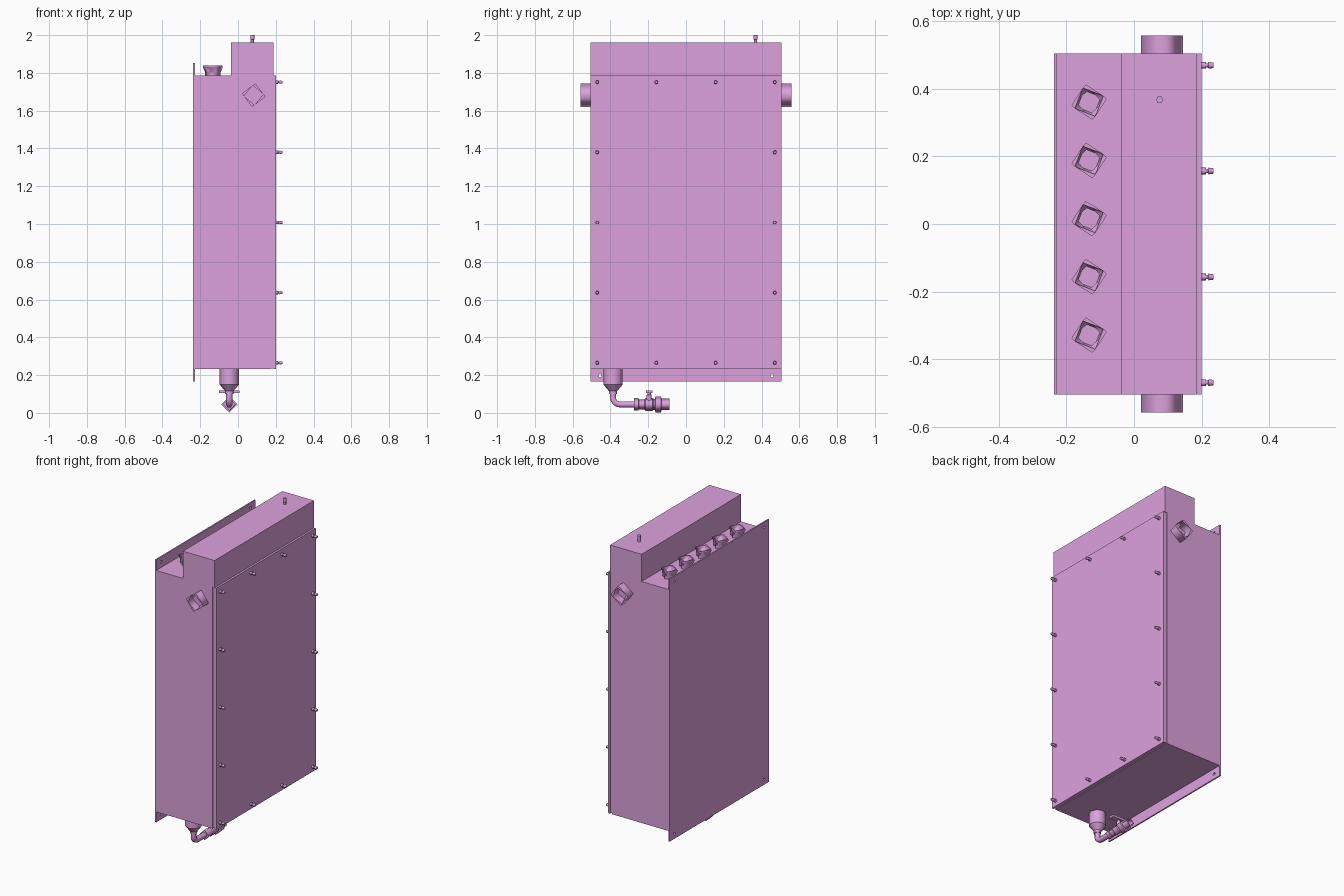
import bpy, bmesh
from math import sin, cos, pi, radians
from mathutils import Vector

if "Cube" in bpy.data.objects:
    bpy.data.objects.remove(bpy.data.objects["Cube"])

plum = bpy.data.materials.new("plum_paint")
plum.diffuse_color = (0.72, 0.36, 0.72, 1)
plum.use_nodes = True
plum.node_tree.nodes["Principled BSDF"].inputs["Base Color"].default_value = plum.diffuse_color


def finish(name, bm):
    bmesh.ops.recalc_face_normals(bm, faces=bm.faces)
    me = bpy.data.meshes.new(name)
    bm.to_mesh(me)
    bm.free()
    ob = bpy.data.objects.new(name, me)
    bpy.context.collection.objects.link(ob)
    me.materials.append(plum)
    return ob


def prism(name, profile, y0, y1):
    """Extrude an (x, z) outline along y."""
    bm = bmesh.new()
    face = bm.faces.new([bm.verts.new((x, y0, z)) for x, z in profile])
    new = bmesh.ops.extrude_face_region(bm, geom=[face])["geom"]
    bmesh.ops.translate(bm, vec=(0, y1 - y0, 0),
                        verts=[v for v in new if isinstance(v, bmesh.types.BMVert)])
    return finish(name, bm)


def box(name, x0, x1, y0, y1, z0, z1):
    return prism(name, [(x0, z0), (x1, z0), (x1, z1), (x0, z1)], y0, y1)


def lathe(name, origin, direction, rings, sides):
    """Loft rings of (radius, distance, twist in degrees) along a direction."""
    q = Vector(direction).to_track_quat('Z', 'Y')
    o = Vector(origin)
    bm = bmesh.new()
    loops = []
    for r, d, t in rings:
        loops.append([bm.verts.new(o + q @ Vector((
            r * cos(2 * pi * i / sides + radians(t)),
            r * sin(2 * pi * i / sides + radians(t)), d))) for i in range(sides)])
    for a, b in zip(loops, loops[1:]):
        for i in range(sides):
            j = (i + 1) % sides
            bm.faces.new((a[i], a[j], b[j], b[i])).smooth = True
    bm.faces.new(loops[0])
    bm.faces.new(loops[-1])
    for loop in loops:
        for i in range(sides):
            bm.edges.get((loop[i], loop[(i + 1) % sides])).smooth = False
    return finish(name, bm)


# stepped cabinet, recessed below its top box where the cover sits
prism("cabinet_body", [(-0.228, 0.232), (0.172, 0.232), (0.172, 1.785), (0.187, 1.785),
                       (0.187, 1.96), (-0.038, 1.96), (-0.038, 1.785), (-0.228, 1.785)],
      -0.505, 0.505)
box("cover_gasket", 0.172, 0.188, -0.501, 0.501, 0.236, 1.785)
box("front_cover", 0.188, 0.2, -0.505, 0.505, 0.232, 1.785)

# wall plate with mounting holes
plate = box("wall_plate", -0.237, -0.228, -0.505, 0.505, 0.165, 1.853)
for y in (-0.455, 0.455):
    for z in (0.197, 1.82):
        cutter = lathe("hole_cutter", (-0.26, y, z), (1, 0, 0),
                       [(0.009, 0, 0), (0.009, 0.06, 0)], 8)
        cutter.hide_render = True
        cutter.hide_viewport = True
        mod = plate.modifiers.new("hole", 'BOOLEAN')
        mod.operation = 'DIFFERENCE'
        mod.solver = 'EXACT'
        mod.object = cutter

# bolts around the cover
bolt = [(0.010, 0, 0), (0.010, 0.013, 0), (0.006, 0.014, 0), (0.006, 0.019, 0),
        (0.010, 0.021, 0), (0.008, 0.035, 0)]
for i in range(5):
    z = 0.265 + i * 0.3715
    for y in ((-0.47, -0.157, 0.157, 0.47) if i in (0, 4) else (-0.47, 0.47)):
        lathe("cover_bolt", (0.2, y, z), (1, 0, 0), bolt, 6)

# side pipes, low-sided and open
for s in (-1, 1):
    t = 8 * s
    lathe("side_pipe", (0.083, 0.505 * s, 1.682), (0, s, 0),
          [(0.063, -0.01, t), (0.063, 0.054, t), (0.052, 0.054, t + 14),
           (0.052, 0.002, t + 14)], 4)

# row of flared collars on the lower shelf
for i in range(5):
    lathe("top_collar", (-0.133, 0.361 - i * 0.1725, 1.785), (0, 0, 1),
          [(0.041, -0.005, -5), (0.041, 0.018, -5), (0.053, 0.045, 10), (0.053, 0.054, 10),
           (0.046, 0.054, 24), (0.038, 0.002, 24)], 4)

# vent pin on the roof
lathe("vent_pin", (0.076, 0.368, 1.955), (0, 0, 1),
      [(0.009, 0, 0), (0.009, 0.02, 0), (0.011, 0.022, 0), (0.011, 0.045, 0)], 6)

# drain funnel
px, py, pz = -0.046, -0.386, 0.045
lathe("drain_funnel", (px, py, 0.235), (0, 0, -1),
      [(0.051, 0, 0), (0.051, 0.085, 0), (0.022, 0.12, 0), (0.022, 0.135, 0)], 8)

# bent drain pipe
curve = bpy.data.curves.new("drain_pipe", 'CURVE')
curve.dimensions = '3D'
curve.bevel_depth = 0.018
curve.bevel_resolution = 1
curve.use_fill_caps = True
R = 0.035
path = [(px, py, 0.12)]
path += [(px, py + R - R * cos(a), pz + R - R * sin(a))
         for a in (pi / 2 * k / 4 for k in range(5))]
path.append((px, -0.26, pz))
spline = curve.splines.new('POLY')
spline.points.add(len(path) - 1)
for p, co in zip(spline.points, path):
    p.co = (*co, 1)
pipe = bpy.data.objects.new("drain_pipe", curve)
bpy.context.collection.objects.link(pipe)
curve.materials.append(plum)

# drain valve along y with an open outlet
lathe("valve_body", (px, -0.276, pz), (0, 1, 0),
      [(0.033, 0, 0), (0.033, 0.024, 0), (0.027, 0.026, 0), (0.027, 0.055, 0),
       (0.034, 0.062, 0), (0.034, 0.098, 0), (0.029, 0.104, 0), (0.029, 0.112, 0),
       (0.043, 0.114, 0), (0.043, 0.144, 0), (0.030, 0.146, 0), (0.030, 0.188, 0),
       (0.022, 0.188, 0), (0.022, 0.155, 0)], 4)
lathe("valve_stem", (px, -0.195, pz), (0, 0, 1),
      [(0.015, 0, 0), (0.015, 0.05, 0), (0.010, 0.053, 0), (0.010, 0.07, 0)], 6)
box("valve_handle", px - 0.055, px + 0.055, -0.212, -0.178, 0.104, 0.119)
